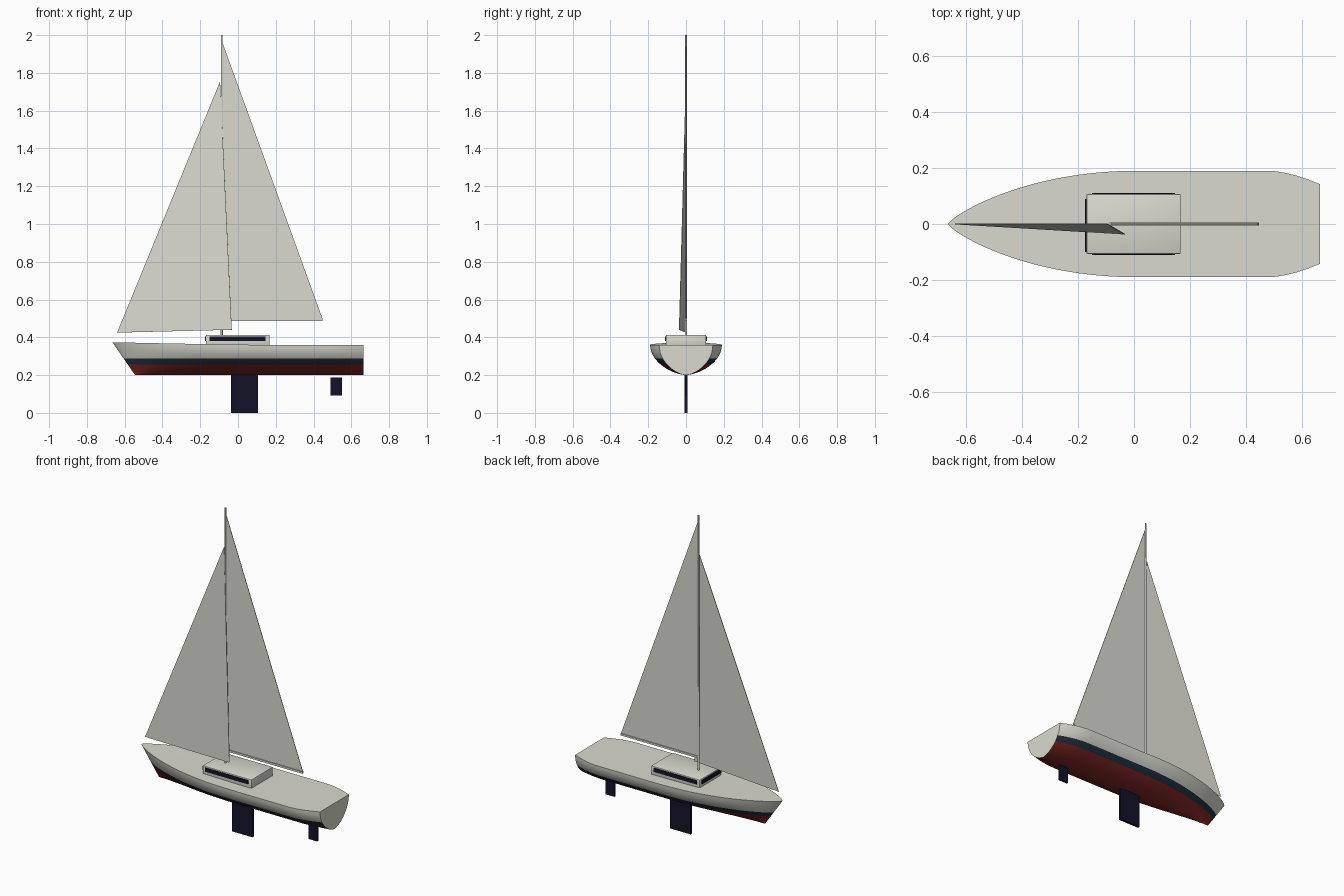
import bpy, bmesh, math
from mathutils import Vector

if "Cube" in bpy.data.objects:
    bpy.data.objects.remove(bpy.data.objects["Cube"])


def material(name, rgb):
    m = bpy.data.materials.new(name)
    m.diffuse_color = (*rgb, 1)
    m.use_nodes = True
    m.node_tree.nodes["Principled BSDF"].inputs["Base Color"].default_value = m.diffuse_color
    return m


WHITE = material("off_white", (0.7, 0.7, 0.635))
RED = material("bottom_red", (0.2, 0.019, 0.017))
STRIPE = material("stripe_blue", (0.016, 0.03, 0.055))
NAVY = material("dark_navy", (0.006, 0.006, 0.022))


def make(name, bm, *mats):
    bmesh.ops.recalc_face_normals(bm, faces=bm.faces)
    me = bpy.data.meshes.new(name)
    bm.to_mesh(me)
    bm.free()
    ob = bpy.data.objects.new(name, me)
    bpy.context.collection.objects.link(ob)
    for m in mats:
        me.materials.append(m)
    return ob


def smooth(ob, deg=35):
    bpy.ops.object.select_all(action='DESELECT')
    bpy.context.view_layer.objects.active = ob
    ob.select_set(True)
    bpy.ops.object.shade_smooth_by_angle(angle=math.radians(deg))


def box(name, lo, hi, mat, bevel=0):
    bm = bmesh.new()
    bmesh.ops.create_cube(bm, size=1)
    for v in bm.verts:
        v.co = Vector([l + (h - l) * (c + 0.5) for l, h, c in zip(lo, hi, v.co)])
    if bevel:
        bmesh.ops.bevel(bm, geom=bm.edges[:], offset=bevel, segments=2,
                        profile=0.5, affect='EDGES')
    return make(name, bm, mat)


def sail(name, corners):
    # thin triangular cloth
    a, b, c = [Vector(p) for p in corners]
    n = (b - a).cross(c - a).normalized() * 0.0015
    bm = bmesh.new()
    f = [bm.verts.new(p + n) for p in (a, b, c)]
    k = [bm.verts.new(p - n) for p in (a, b, c)]
    bm.faces.new(f)
    bm.faces.new(k[::-1])
    for i in range(3):
        j = (i + 1) % 3
        bm.faces.new((f[i], k[i], k[j], f[j]))
    return make(name, bm, WHITE)


# hull: lofted stations, raked stem, coloured by height
BOW, STERN, KEEL_Z, DECK_Z = -0.665, 0.665, 0.2, 0.36
RED_TOP, STRIPE_TOP = 0.257, 0.287


def half_width(x):
    if x < 0:
        return 0.19 * max(0, 1 - (x / BOW) ** 2) ** 0.8
    if x > 0.48:
        return 0.19 - 0.048 * ((x - 0.48) / (STERN - 0.48)) ** 1.7
    return 0.19


def hull_row(u):
    deck_x = BOW + (STERN - BOW) * u
    top = DECK_Z + 0.014 * max(0, 1 - u / 0.6) ** 1.3
    zs = [0.2, 0.2025, 0.207, 0.215, 0.226, 0.24, RED_TOP, 0.272, STRIPE_TOP]
    zs += [STRIPE_TOP + (top - STRIPE_TOP) * k / 4 for k in range(1, 5)]
    row = []
    for z in zs:
        t = (z - KEEL_Z) / (top - KEEL_Z)
        stem = -0.545 - 0.12 * (z - KEEL_Z) / 0.174
        x = stem + (STERN - stem) * u
        y = half_width(deck_x) * max(0, 1 - (1 - t) ** 2) ** 0.63
        row.append((x, y, z))
    return [(x, -y, z) for x, y, z in row[:0:-1]] + row


N = 48
bm = bmesh.new()
rows = [[bm.verts.new(p) for p in hull_row((i / N) ** 1.5)] for i in range(N + 1)]
for a, b in zip(rows, rows[1:]):
    for j in range(len(a) - 1):
        bm.faces.new((a[j], a[j + 1], b[j + 1], b[j]))
    bm.faces.new((a[-1], a[0], b[0], b[-1]))
bm.faces.new(rows[-1])
bmesh.ops.remove_doubles(bm, verts=bm.verts, dist=0.00005)
for f in bm.faces:
    z = f.calc_center_median().z
    if abs(f.normal.x) < 0.99 or len(f.verts) < 5:
        f.material_index = 1 if z < RED_TOP else 2 if z < STRIPE_TOP else 0
for f in bm.faces:
    if len(f.verts) > 4:
        f.material_index = 0  # transom stays white
smooth(make("hull", bm, WHITE, RED, STRIPE))

# keel and rudder
box("keel", (-0.036, -0.007, 0), (0.105, 0.007, 0.21), NAVY)
box("rudder", (0.49, -0.006, 0.093), (0.55, 0.006, 0.188), NAVY)

# cabin with window plates
smooth(box("cabin", (-0.17, -0.107, 0.35), (0.167, 0.107, 0.413), WHITE, 0.005))
for side, name in ((-1, "right"), (1, "left")):
    y = sorted((side * 0.105, side * 0.111))
    box("window_" + name, (-0.15, y[0], 0.381), (0.146, y[1], 0.405), NAVY)
box("window_front", (-0.175, -0.1, 0.381), (-0.168, 0.09, 0.405), NAVY)

# mast and boom
bm = bmesh.new()
bmesh.ops.create_cone(bm, cap_ends=True, segments=16, radius1=0.006,
                      radius2=0.005, depth=1.6)
bmesh.ops.translate(bm, verts=bm.verts, vec=(-0.086, 0, 1.2))
smooth(make("mast", bm, WHITE))
box("boom", (-0.09, -0.005, 0.487), (0.447, 0.005, 0.499), WHITE)

# sails
sail("main_sail", [(-0.082, 0, 0.5), (0.447, 0, 0.5), (-0.082, 0, 1.96)])
sail("jib", [(-0.64, 0, 0.425), (-0.033, -0.036, 0.44), (-0.095, 0, 1.755)])
